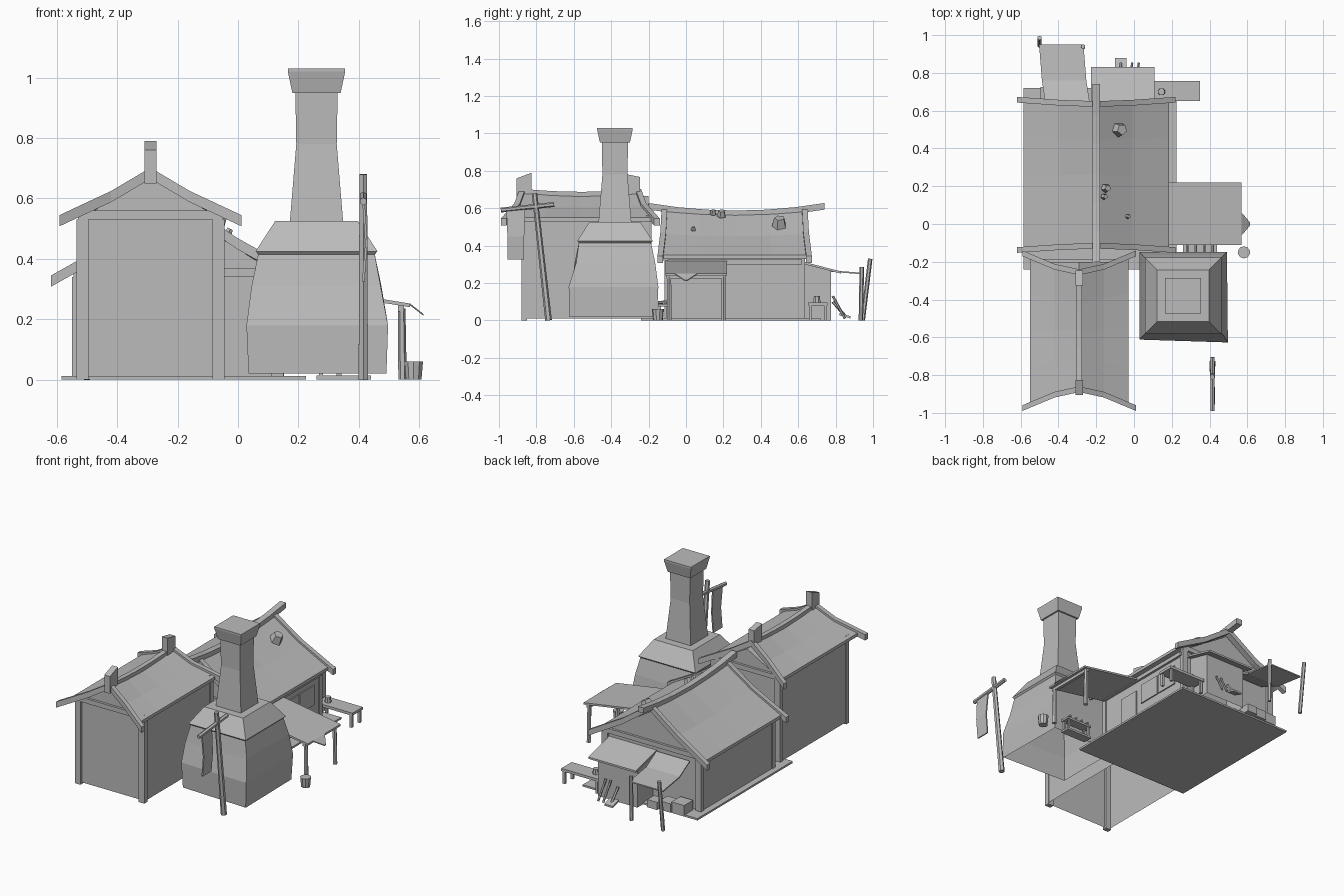
import bpy, bmesh, math
from mathutils import Vector

cube = bpy.data.objects.get("Cube")
if cube:
    bpy.data.objects.remove(cube, do_unlink=True)

shade = (.5, .5, .5, 1)
grey = bpy.data.materials.new("plain grey")
grey.use_nodes = True
grey.diffuse_color = shade
grey.node_tree.nodes["Principled BSDF"].inputs["Base Color"].default_value = shade
SIDES = (-1, 1)


def loft(name, rings, open_bottom=False):
    """Solid through rings of equal point count, optionally without its floor."""
    bm = bmesh.new()
    rows = [[bm.verts.new(point) for point in ring] for ring in rings]
    count = len(rows[0])
    for lower, upper in zip(rows, rows[1:]):
        for i in range(count):
            j = (i + 1) % count
            bm.faces.new((lower[i], lower[j], upper[j], upper[i]))
    bm.faces.new(rows[0])
    bm.faces.new(rows[-1])
    bmesh.ops.recalc_face_normals(bm, faces=bm.faces)
    if open_bottom:
        floor = [face for face in bm.faces if face.normal.z < -.9]
        bmesh.ops.delete(bm, geom=floor, context='FACES')
    mesh = bpy.data.meshes.new(name)
    bm.to_mesh(mesh)
    bm.free()
    mesh.materials.append(grey)
    obj = bpy.data.objects.new(name, mesh)
    bpy.context.collection.objects.link(obj)


def rectangle(x, y, z, width, depth):
    w, d = width / 2, depth / 2
    return [(x - w, y - d, z), (x + w, y - d, z), (x + w, y + d, z), (x - w, y + d, z)]


def upright(x, y, z, width, height):
    """Cross-section across the x axis, centred on x and z."""
    w, h = width / 2, height / 2
    return [(x - w, y, z - h), (x + w, y, z - h), (x + w, y, z + h), (x - w, y, z + h)]


def box(name, x, y, z, width, depth, height):
    """Box centred on x and y, standing on z."""
    loft(name, [rectangle(x, y, level, width, depth) for level in (z, z + height)])


def rod(name, start, end, radius, taper=1, sides=6):
    """Straight rod, its end radius scaled by taper."""
    start, end = Vector(start), Vector(end)
    turn = (end - start).to_track_quat('Z', 'Y')
    rings = []
    for centre, r in ((start, radius), (end, radius * taper)):
        angles = [math.tau * (i + .5) / sides for i in range(sides)]
        rings.append([centre + turn @ Vector((r * math.cos(a), r * math.sin(a), 0)) for a in angles])
    loft(name, rings)


def walls(name, x, width, front, back, eave, ridge):
    """Walls with a gable at both ends and posts at the corners."""
    w = width / 2
    outline = [(x - w, .01), (x + w, .01), (x + w, eave), (x, ridge), (x - w, eave)]
    loft(name + "_walls", [[(px, y, pz) for px, pz in outline] for y in (front, back)], True)
    for y in (front, back):
        box(name + "_tie_beam", x, y, eave, width, .03, .03)
        for side in SIDES:
            box(name + "_corner_post", x + side * (w - .015), y, 0, .04, .03, eave)


def roof(name, cx, half, front, back, eave, ridge, flare, tip):
    """Sagging roof whose gable ends flare, with a board along each end."""
    def surface(u, t):
        far = abs(u)
        out = flare * far ** 1.5
        y = (front - out) * (1 - t) + (back + out) * t
        sag = .02 * math.sin(math.pi * t) * max(0, 1 - far)
        return Vector((cx + half * u, y, ridge - (ridge - eave) * far * (1.2 - .2 * far) - sag))

    thickness = Vector((0, 0, .02))
    rings = []
    for step in range(5):
        top = [surface(u / 2, step / 4) for u in range(-2, 3)]
        rings.append(top + [point - thickness for point in reversed(top)])
    loft(name + "_roof", rings)

    for label, t in (("front", 0), ("back", 1)):
        rings = []
        for u in (-tip, -.5, 0, .5, tip):
            x, y, z = surface(u, t)
            rings.append([(x, y + dy, z + dz) for dy, dz in
                          ((-.015, -.025), (.015, -.025), (.015, .012), (-.015, .012))])
        loft(name + "_" + label + "_gable_board", rings)


def ridge_beam(name, x, front, back, low, lift, width):
    """Beam along the ridge, its ends lifted above the middle."""
    rings = []
    for step in range(7):
        t = step / 6
        y = front + (back - front) * t
        rings.append(upright(x, y, low + lift * (2 * t - 1) ** 2, width, .035))
    loft(name, rings)


def tower(name, x, y, profile):
    """Square stack following (height, half width) pairs."""
    loft(name, [rectangle(x, y, z, 2 * half, 2 * half) for z, half in profile])


def canopy(name, near, far, thickness=.012):
    """Sloping sheet between two edges, each a pair of points."""
    top = [Vector(point) for point in (*near, *reversed(far))]
    loft(name, [top, [point - Vector((0, 0, thickness)) for point in top]])


# Ground slab
box("ground_slab", -.18, .24, 0, .81, .96, .012)

# Low rear house
low_x, low_front, low_back = -.2, -.1, .62
wall_x = .145
walls("low_house", low_x, .69, low_front, low_back, .34, .56)
roof("low_house", low_x, .385, low_front - .015, low_back + .015, .35, .595, .02, 1.09)
ridge_beam("low_ridge_beam", low_x, low_front - .1, low_back + .12, .57, .04, .04)
box("side_wall_beam", wall_x, .26, .3, .03, .72, .025)

# Shutters and door on the side wall
for y in (.32, .48):
    box("window_plate", wall_x, y, .135, .015, .15, .125)
box("side_door_plate", wall_x, .13, .01, .015, .14, .23)

# Tall front house
tall_x, tall_front, tall_back = -.29, -.865, -.2
walls("tall_house", tall_x, .48, tall_front, tall_back, .53, .665)
roof("tall_house", tall_x, .26, tall_front - .01, tall_back - .055, .55, .69, .08, 1.16)
ridge_beam("tall_ridge_beam", tall_x, tall_front, tall_back - .05, .67, .015, .03)
for label, y, rise in (("front", tall_front, .015), ("back", -.285, -.008)):
    loft(label + "_ridge_block",
         [upright(tall_x, y + .04 * side, .72 + rise * side, .04, .11) for side in SIDES])

# Furnace body, its front right corner pushed out in a crooked bulge
furnace_x, furnace_y = .26, -.38
body = [rectangle(furnace_x, furnace_y, z, 2 * half, 2 * half) for z, half in
        ((.02, .225), (.18, .232), (.31, .215), (.415, .193), (.425, .202), (.525, .137))]
for level, push in ((0, .02), (1, .015), (2, -.008)):
    x, y, z = body[level][1]
    body[level][1] = (x + push / 3, y - push, z)
loft("furnace_body", body, True)

# Chimney and its cap
tower("chimney", furnace_x, furnace_y, [(.525, .088), (.78, .067), (.95, .07)])
tower("chimney_cap", furnace_x, furnace_y, [(.95, .08), (1.02, .095), (1.03, .095)])

# Banner on a leaning pole
pole_x = .415
rod("banner_pole", (pole_x, -.735, 0), (pole_x, -.81, .68), .018, .8)
rod("banner_crossbar", (pole_x, -.99, .59), (pole_x, -.705, .62), .013)
loft("banner_cloth", [rectangle(pole_x + bend, -.91, z, .008, depth)
                      for bend, z, depth in ((0, .325, .09), (.01, .45, .09), (0, .6, .1))])

# Side canopy with posts and a torn flap
canopy_x, canopy_y, low_edge = .57, .055, .252
canopy("side_canopy", [(wall_x, canopy_y + side * .165, .32) for side in SIDES],
       [(canopy_x, canopy_y + side * .165, low_edge) for side in SIDES])
canopy("canopy_flap", [(canopy_x, side * .06, low_edge) for side in SIDES],
       [(canopy_x + .045, side * .008, low_edge - .035) for side in SIDES], .006)
box("canopy_edge_beam", canopy_x - .03, canopy_y, .225, .02, .32, .02)
for side in SIDES:
    y = canopy_y + side * .145
    rod("canopy_post", (canopy_x - .025, y, 0), (canopy_x - .028, y, .235), .014, .9)

# Tool rack behind the furnace
rack_x, rack_y = .35, -.12
for label, z in (("base", 0), ("shelf", .075)):
    box("rack_" + label, rack_x, rack_y, z, .18, .06, .013)
for side in SIDES:
    for end in SIDES:
        box("rack_leg", rack_x + side * .075, rack_y + end * .02, .01, .012, .012, .07)
for i in range(4):
    x = rack_x + (i - 1.5) * .045
    rod("rack_tool", (x, rack_y - .03, .095), (x, rack_y + .03, .1), .008)

# Bucket
rod("bucket", (.582, -.15, 0), (.582, -.15, .06), .027, 1.2, 10)

# Rear shed under its own sloping roof
shed_x, shed_back = -.06, .775
loft("rear_shed", [[(shed_x + side * .14, y, z) for y, z in
                    ((low_back, 0), (shed_back, 0), (shed_back, .268), (low_back, .305))]
                   for side in SIDES], True)
canopy("rear_shed_roof", [(shed_x + side * .168, low_back, .315) for side in SIDES],
       [(shed_x + side * .168, low_back + .21, .262) for side in SIDES])

# Cloth awning on two leaning poles
loft("cloth_awning", [upright(x, y, z, .235, .008)
                      for x, y, z in ((-.35, .63, .31), (-.37, .76, .265), (-.385, .95, .25))])
for label, x, y, height, lean in (("left", -.27, .935, .285, .005), ("right", -.5, .945, .33, .04)):
    rod("awning_pole_" + label, (x, y, 0), (x, y + lean, height), .012)

# Crates beneath the awning
for i in range(3):
    size = .09 - .01 * i
    box("crate", -.45 + .08 * i, .68 + .02 * i, .01, size, size, size * .7)

# Rear table with a mug
table_x, table_y = .22, .705
box("table_top", table_x, table_y, .08, .26, .105, .017)
for side in SIDES:
    for end in SIDES:
        box("table_leg", table_x + side * .115, table_y + end * .04, 0, .016, .016, .08)
rod("mug", (.145, .7, .095), (.145, .7, .13), .02, .9, 8)

# Shovel and sticks leaning on the shed
shovel_x = -.07
rod("shovel_handle", (shovel_x, .85, .025), (shovel_x, .785, .1), .008)
canopy("shovel_blade", [(shovel_x + side * .03, .82, .04) for side in SIDES],
       [(shovel_x + side * .03, .88, .022) for side in SIDES])
for x in (-.01, .025):
    rod("leaning_stick", (x, .85, .01), (x - .01, .785, .13), .007)

# Loose stones on the low roof, resting on its slope
for x, y, radius in ((-.075, .5, .042), (-.145, .19, .025), (-.155, .145, .018), (-.03, .04, .014)):
    z = .61 - .7 * (x - low_x)
    tilt = Vector((.3, 0, .6)) * radius
    centre = Vector((x, y, z))
    rod("roof_stone", centre - tilt, centre + tilt, radius, .7, 5)
